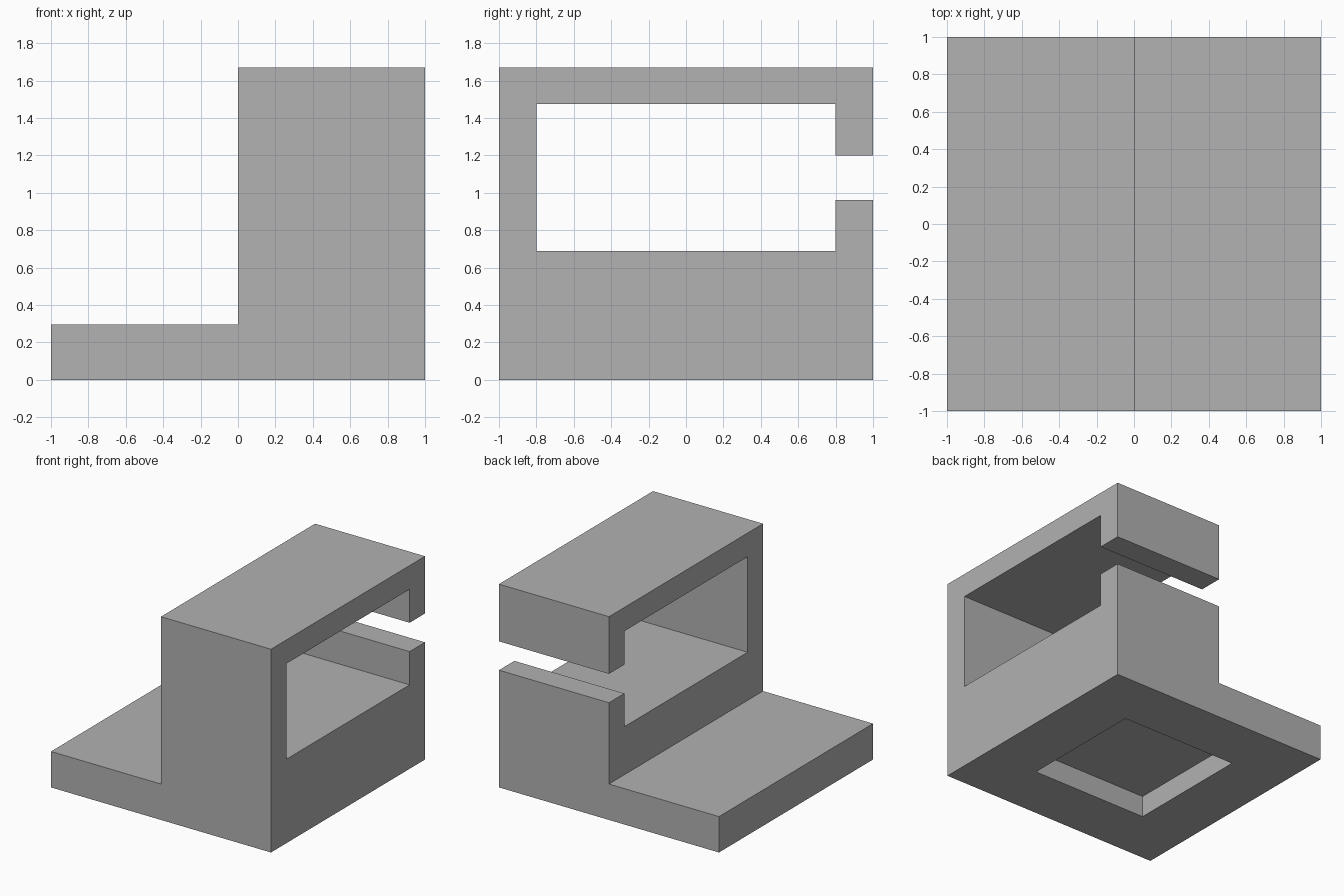
import bpy
import bmesh

if "Cube" in bpy.data.objects:
    bpy.data.objects.remove(bpy.data.objects["Cube"], do_unlink=True)

# Single grey finish
grey = bpy.data.materials.new("plain_grey")
grey.use_nodes = True
grey.diffuse_color = (0.445, 0.445, 0.445, 1)
grey.node_tree.nodes["Principled BSDF"].inputs["Base Color"].default_value = grey.diffuse_color


def prism(name, profile, axis, start, end):
    """Extrude a 2D profile along axis 'x' (profile is y, z) or 'y' (profile is x, z)."""
    bm = bmesh.new()
    place = (lambda u, v: (start, u, v)) if axis == "x" else (lambda u, v: (u, start, v))
    face = bm.faces.new([bm.verts.new(place(u, v)) for u, v in profile])
    moved = bmesh.ops.extrude_face_region(bm, geom=[face])["geom"]
    shift = (end - start, 0, 0) if axis == "x" else (0, end - start, 0)
    bmesh.ops.translate(bm, vec=shift,
                        verts=[g for g in moved if isinstance(g, bmesh.types.BMVert)])
    bmesh.ops.recalc_face_normals(bm, faces=bm.faces[:])
    mesh = bpy.data.meshes.new(name)
    bm.to_mesh(mesh)
    bm.free()
    mesh.materials.append(grey)
    obj = bpy.data.objects.new(name, mesh)
    bpy.context.scene.collection.objects.link(obj)
    return obj


def cut(target, cutter):
    """Subtract the cutter, apply the result and discard the cutter."""
    cutter.hide_render = True
    mod = target.modifiers.new("cut", "BOOLEAN")
    mod.operation = "DIFFERENCE"
    mod.solver = "EXACT"
    mod.object = cutter
    bpy.context.view_layer.objects.active = target
    bpy.ops.object.modifier_apply(modifier=mod.name)
    bpy.data.objects.remove(cutter, do_unlink=True)


# L-shaped body: low foot on the right, tall block on the left
height, foot = 1.67, 0.295
body = prism("stepped_body",
             [(-1, 0), (1, 0), (1, height), (0, height), (0, foot), (-1, foot)],
             "y", -1, 1)

# Window through the tall block, with a slit open to the back
low, high, slit_low, slit_high = 0.69, 1.475, 0.963, 1.2
cut(body, prism("window_cutter",
                [(-0.8, low), (0.8, low), (0.8, slit_low), (1.2, slit_low),
                 (1.2, slit_high), (0.8, slit_high), (0.8, high), (-0.8, high)],
                "x", -0.2, 1.2))

# Square recess in the underside
half, depth = 0.525, 0.175
cut(body, prism("recess_cutter",
                [(-half, -0.2), (half, -0.2), (half, depth), (-half, depth)],
                "x", -half, half))
